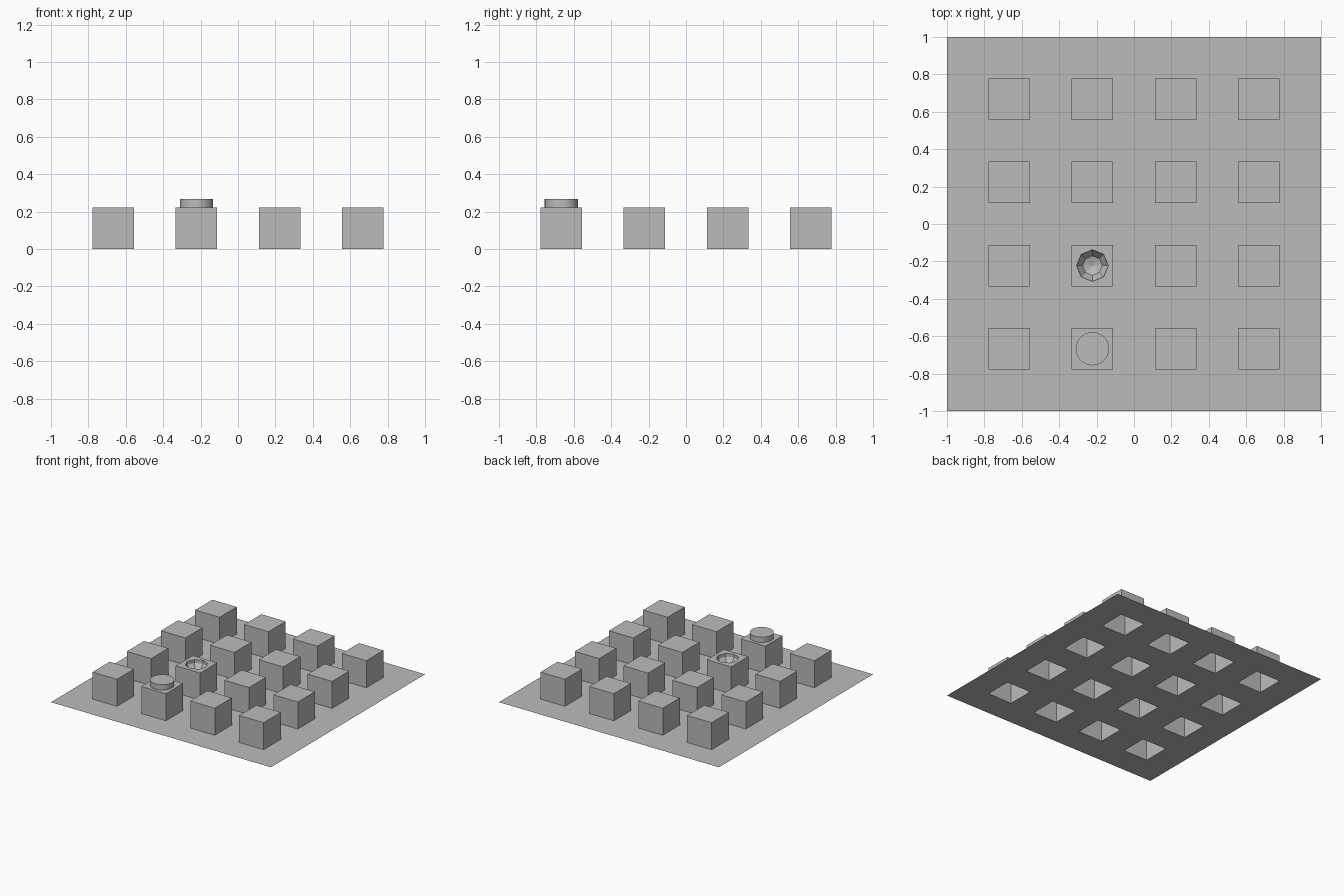
import bpy, bmesh, math
from mathutils import Vector

cube = bpy.data.objects.get("Cube")
if cube:
    bpy.data.objects.remove(cube, do_unlink=True)

CELLS = 9
U = 2 / CELLS        # block size, equal to the gap between blocks
R = 0.4 * U          # radius of the disc and of the bowl's sphere

grey = bpy.data.materials.new("plain grey")
grey.use_nodes = True
colour = (0.5, 0.5, 0.5, 1)
grey.diffuse_color = colour
grey.node_tree.nodes["Principled BSDF"].inputs["Base Color"].default_value = colour

# Sheet of square cells; every second cell is raised into a hollow block
bm = bmesh.new()
bmesh.ops.create_grid(bm, x_segments=CELLS, y_segments=CELLS, size=1)


def is_block(face):
    c = face.calc_center_median()
    return all(int((v + 1) / U) % 2 == 1 for v in (c.x, c.y))


raised = bmesh.ops.extrude_discrete_faces(bm, faces=[f for f in bm.faces if is_block(f)])
tops = raised["faces"]
bmesh.ops.translate(bm, verts=list({v for f in tops for v in f.verts}), vec=(0, 0, U))

# Eight-sided bowl sunk into one block
centre = Vector((-U, -U, U))
top = min(tops, key=lambda f: (f.calc_center_median() - centre).length)
rim_edges = list(top.edges)
bmesh.ops.delete(bm, geom=[top], context='FACES_ONLY')


def ring(radius, depth):
    return [bm.verts.new(centre + Vector((radius * math.cos(k * math.pi / 4),
                                          radius * math.sin(k * math.pi / 4), -depth)))
            for k in range(8)]


rings = [ring(0.951 * R, 0), ring(0.951 * R, 0.309 * R), ring(0.588 * R, 0.809 * R)]
mouth = [bm.edges.new((rings[0][k], rings[0][(k + 1) % 8])) for k in range(8)]
bmesh.ops.triangle_fill(bm, edges=rim_edges + mouth, normal=(0, 0, 1), use_beauty=True)
for upper, lower in zip(rings, rings[1:]):
    for k in range(8):
        j = (k + 1) % 8
        bm.faces.new((lower[k], upper[k], upper[j], lower[j]))
pole = bm.verts.new(centre - Vector((0, 0, R)))
for k in range(8):
    bm.faces.new((pole, rings[-1][k], rings[-1][(k + 1) % 8]))

mesh = bpy.data.meshes.new("block_sheet")
bm.to_mesh(mesh)
bm.free()
mesh.materials.append(grey)
sheet = bpy.data.objects.new("block_sheet", mesh)
bpy.context.collection.objects.link(sheet)

# Round disc on the block in front of the bowl
height = 0.2 * U
bpy.ops.mesh.primitive_cylinder_add(vertices=48, radius=R, depth=height,
                                    location=(-U, -3 * U, U + height / 2))
disc = bpy.context.object
disc.name = "round_disc"
disc.data.materials.append(grey)
bpy.ops.object.shade_smooth_by_angle(angle=math.radians(30))
